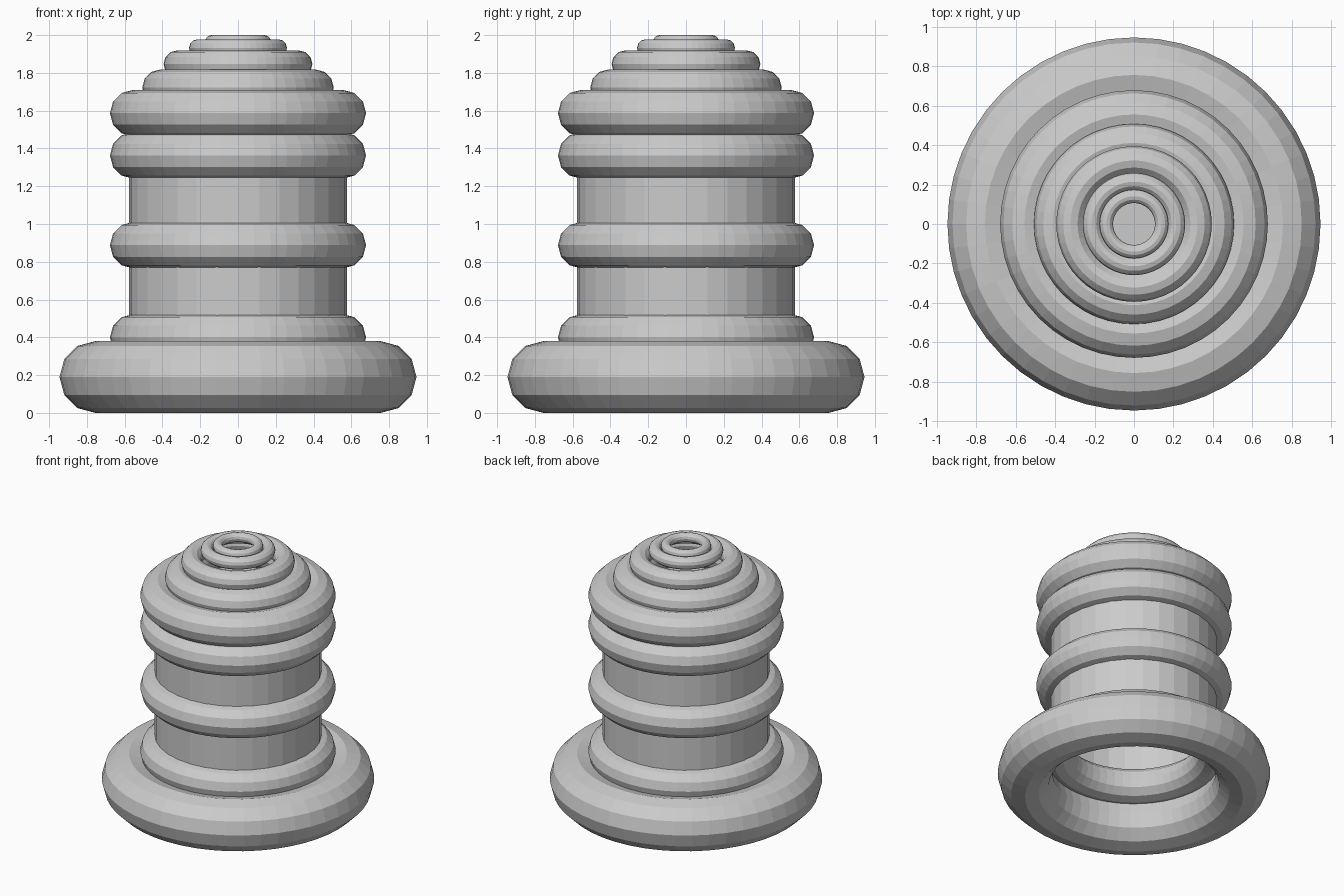
import bpy
import bmesh

if "Cube" in bpy.data.objects:
    bpy.data.objects.remove(bpy.data.objects["Cube"])


def ring(name, major, minor, z):
    """Flat-shaded torus lying level at height z."""
    bpy.ops.mesh.primitive_torus_add(
        major_radius=major, minor_radius=minor,
        major_segments=48, minor_segments=12, location=(0, 0, z))
    bpy.context.object.name = name


# Stacked rings: name, major radius, minor radius, centre height
RINGS = [
    ("base_ring", 0.755, 0.19, 0.19),
    ("lower_collar", 0.555, 0.123, 0.40),
    ("middle_band", 0.555, 0.123, 0.888),
    ("upper_band", 0.555, 0.123, 1.363),
    ("shoulder_band", 0.555, 0.123, 1.587),
    ("dome_ring_1", 0.411, 0.096, 1.722),
    ("dome_ring_2", 0.322, 0.072, 1.847),
    ("dome_ring_3", 0.214, 0.045, 1.933),
    ("dome_ring_4", 0.14, 0.034, 1.966),
]
for spec in RINGS:
    ring(*spec)

# Hollow body: cylinder closed at the top, open at the bottom
BOTTOM, TOP = 0.39, 1.6
bpy.ops.mesh.primitive_cylinder_add(
    vertices=32, radius=0.577, depth=TOP - BOTTOM,
    location=(0, 0, (TOP + BOTTOM) / 2))
body = bpy.context.object
body.name = "body_shell"
bm = bmesh.new()
bm.from_mesh(body.data)
bm.normal_update()
bmesh.ops.delete(bm, geom=[f for f in bm.faces if f.normal.z < -0.9],
                 context='FACES_ONLY')
bm.to_mesh(body.data)
bm.free()
